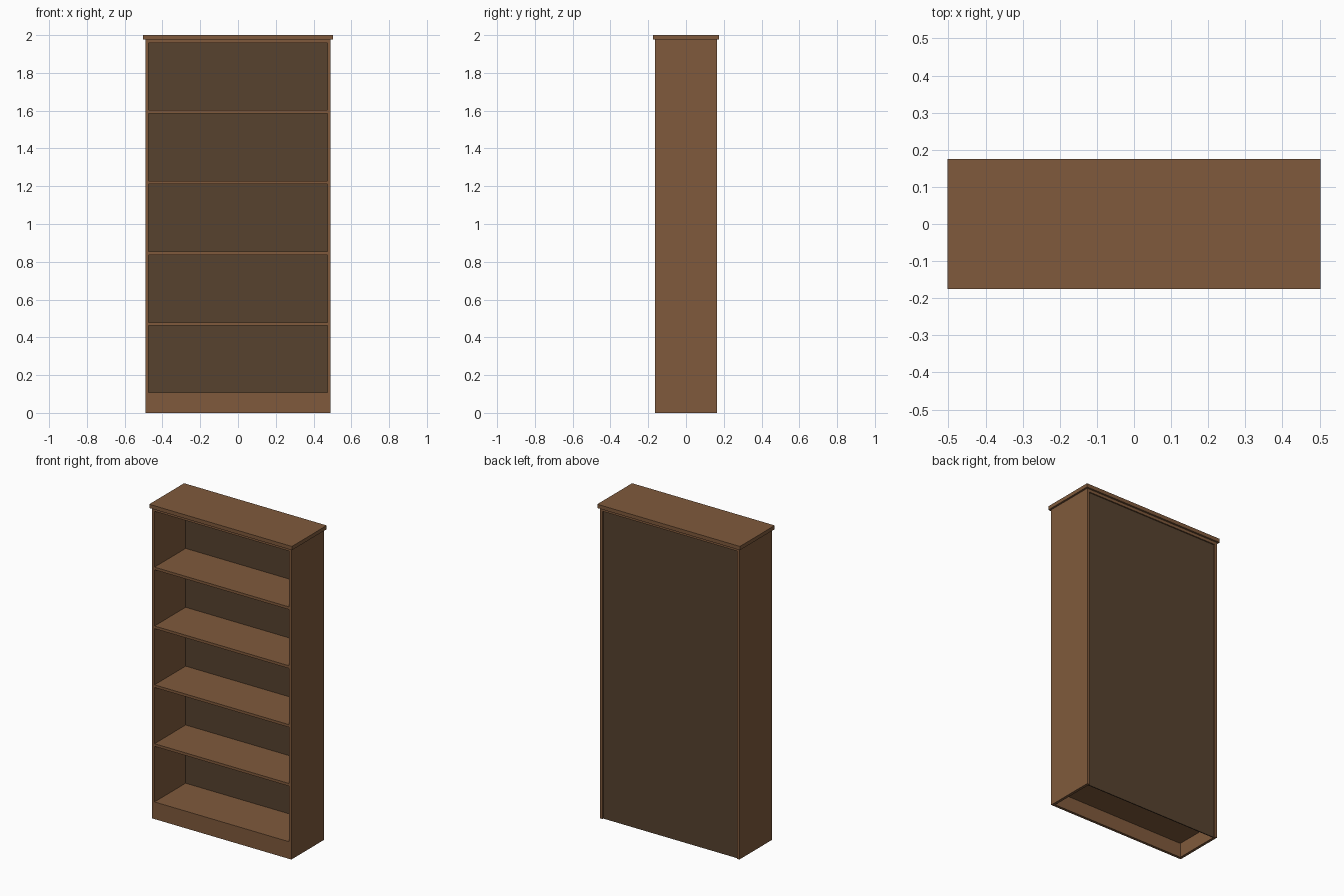
import bpy

if "Cube" in bpy.data.objects:
    bpy.data.objects.remove(bpy.data.objects["Cube"])


def material(name, rgb):
    m = bpy.data.materials.new(name)
    m.diffuse_color = (*rgb, 1.0)
    m.use_nodes = True
    m.node_tree.nodes["Principled BSDF"].inputs["Base Color"].default_value = m.diffuse_color
    return m


wood = material("brown wood", (0.215, 0.102, 0.045))
dark = material("dark backing", (0.095, 0.055, 0.028))


def box(name, x, y, z, mat):
    """Box from (min, max) ranges on each axis."""
    verts = [(a, b, c) for a in x for b in y for c in z]
    faces = [(0, 1, 3, 2), (4, 6, 7, 5), (0, 4, 5, 1),
             (2, 3, 7, 6), (0, 2, 6, 4), (1, 5, 7, 3)]
    mesh = bpy.data.meshes.new(name)
    mesh.from_pydata(verts, [], faces)
    mesh.materials.append(mat)
    ob = bpy.data.objects.new(name, mesh)
    bpy.context.collection.objects.link(ob)
    return ob


W, D, H = 0.49, 0.163, 1.976     # half width, half depth, carcass height
T = 0.017                        # board thickness
IN = W - T                       # inner half width
BACK = (D - 0.014, D - 0.008)    # recessed back panel

# Side panels
box("left_side", (-W, -IN), (-D, D), (0, H), wood)
box("right_side", (IN, W), (-D, D), (0, H), wood)

# Overhanging top and the board under it
box("top_cap", (-0.502, 0.502), (-0.175, 0.175), (H, 2.0), wood)
box("top_board", (-IN, IN), (-D, D), (H - 0.018, H), wood)

# Plinth and bottom board
box("plinth", (-IN, IN), (-D, -D + T), (0, 0.092), wood)
box("bottom_board", (-IN, IN), (-D, BACK[0]), (0.092, 0.109), wood)

# Shelves
for i in range(4):
    z = 0.471 + i * 0.3745
    box(f"shelf_{i + 1}", (-IN, IN), (-D, BACK[0]), (z - T / 2, z + T / 2), wood)

# Back panel
box("back_panel", (-IN, IN), BACK, (0, H - 0.018), dark)
